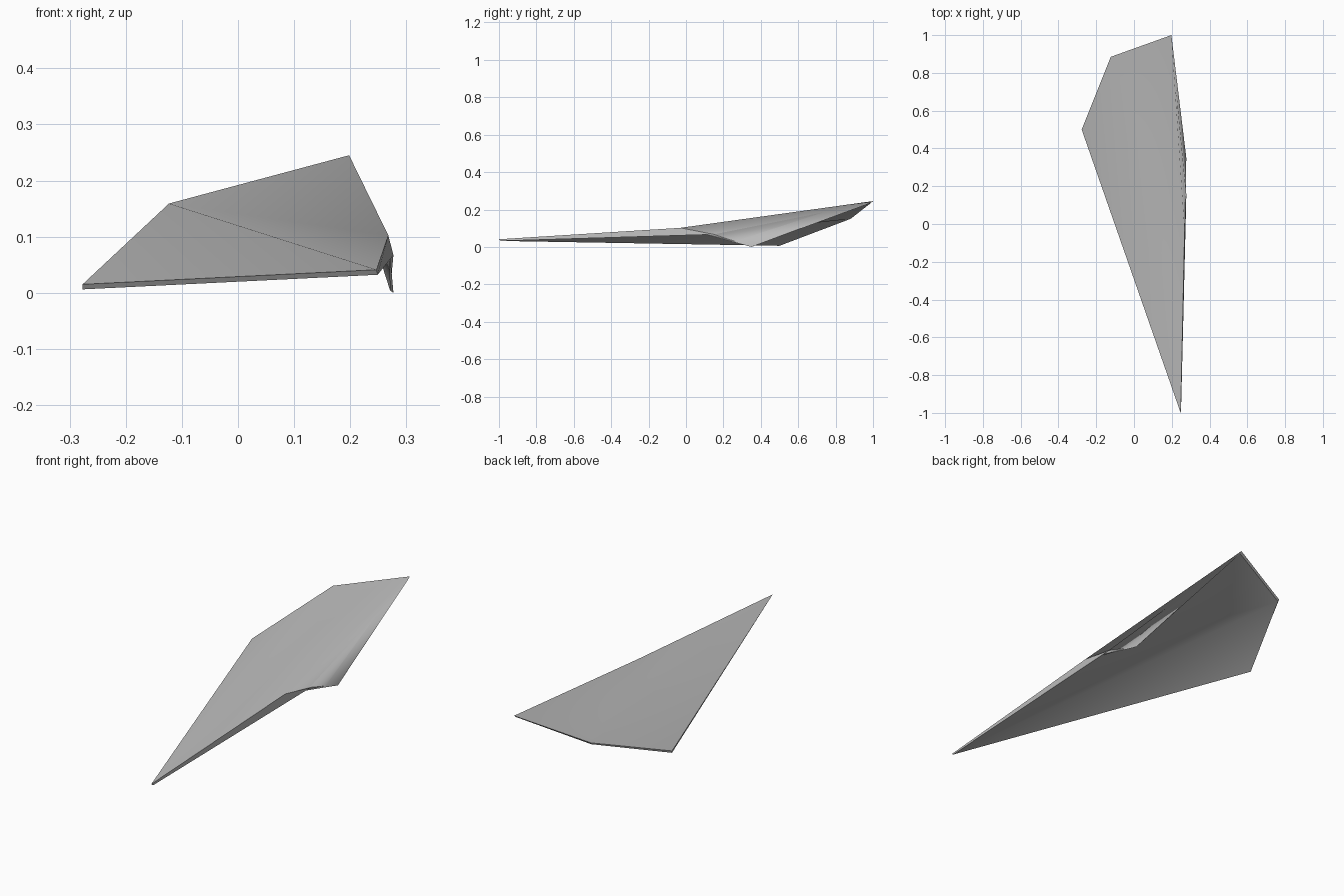
import bpy
import bmesh

cube = bpy.data.objects.get("Cube")
if cube:
    bpy.data.objects.remove(cube)

# One plain grey material
grey = bpy.data.materials.new("plain_grey")
grey.use_nodes = True
grey.diffuse_color = (0.5, 0.5, 0.5, 1)
grey.node_tree.nodes["Principled BSDF"].inputs["Base Color"].default_value = (0.5, 0.5, 0.5, 1)

# Corner points: each has an outer position and an inner (underside) position
corners = {
    "tip":    ((0.247, -1.0, 0.041), (0.249, -0.99, 0.032)),
    "ridge":  ((0.268, -0.03, 0.102), (0.277, 0.15, 0.067)),
    "fin":    ((0.277, 0.35, 0.0), (0.271, 0.34, 0.004)),
    "tail":   ((0.198, 1.0, 0.245), (0.197, 0.99, 0.236)),
    "rear":   ((-0.123, 0.885, 0.159), (-0.121, 0.88, 0.15)),
    "side":   ((-0.277, 0.5, 0.015), (-0.277, 0.5, 0.006)),
}

# Folded sheet: three wing panels and the turned-down flap
panels = [
    ("tip", "rear", "side"),
    ("tip", "ridge", "rear"),
    ("ridge", "tail", "rear"),
    ("ridge", "fin", "tail"),
]

bm = bmesh.new()
outer = {name: bm.verts.new(pair[0]) for name, pair in corners.items()}
inner = {name: bm.verts.new(pair[1]) for name, pair in corners.items()}

# Upper and lower skins are shaded smoothly across the fold
for panel in panels:
    bm.faces.new([outer[n] for n in panel]).smooth = True
    bm.faces.new([inner[n] for n in reversed(panel)]).smooth = True

# Thin flat rim joining the two skins
names = list(corners)
for a, b in zip(names, names[1:] + names[:1]):
    bm.faces.new((outer[b], outer[a], inner[a], inner[b])).smooth = False

mesh = bpy.data.meshes.new("folded_wing_panel")
bm.to_mesh(mesh)
bm.free()
mesh.materials.append(grey)
wing = bpy.data.objects.new("folded_wing_panel", mesh)
bpy.context.collection.objects.link(wing)
